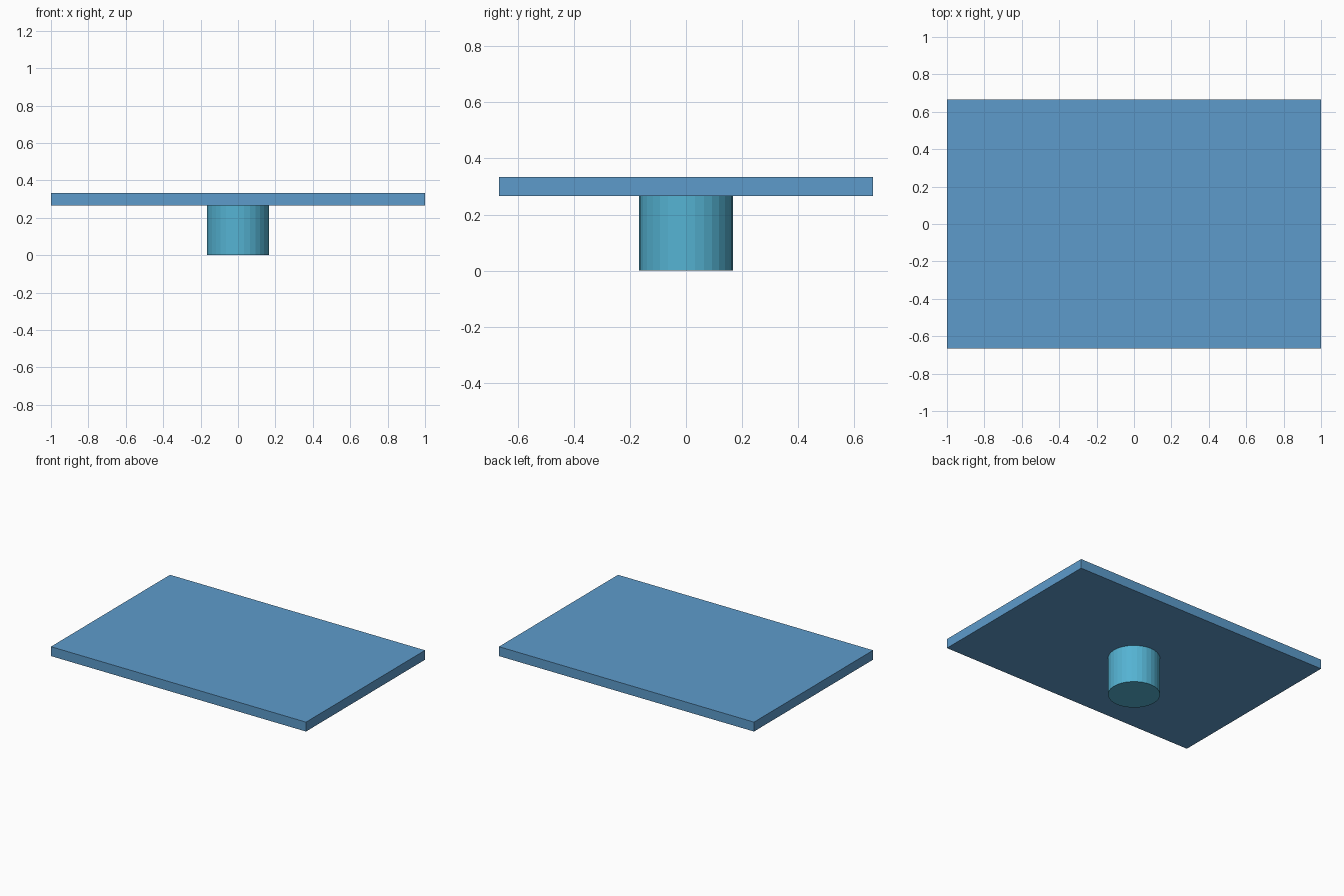
import bpy

if "Cube" in bpy.data.objects:
    bpy.data.objects.remove(bpy.data.objects["Cube"])


def colour(obj, name, rgb):
    mat = bpy.data.materials.new(name)
    mat.diffuse_color = (*rgb, 1.0)
    mat.use_nodes = True
    mat.node_tree.nodes["Principled BSDF"].inputs["Base Color"].default_value = mat.diffuse_color
    obj.data.materials.append(mat)


TOP, UNDERSIDE = 1 / 3, 4 / 15

# Flat rectangular top
bpy.ops.mesh.primitive_cube_add(size=1, location=(0, 0, (TOP + UNDERSIDE) / 2))
top = bpy.context.object
top.name = "table_top"
top.scale = (2, 4 / 3, TOP - UNDERSIDE)
bpy.ops.object.transform_apply(location=False, rotation=False, scale=True)
colour(top, "blue", (0.11, 0.33, 0.60))

# Round flat-faced pedestal
bpy.ops.mesh.primitive_cylinder_add(vertices=32, radius=1 / 6, depth=UNDERSIDE,
                                    location=(0, 0, UNDERSIDE / 2))
pedestal = bpy.context.object
pedestal.name = "pedestal"
colour(pedestal, "light_blue", (0.09, 0.45, 0.65))
